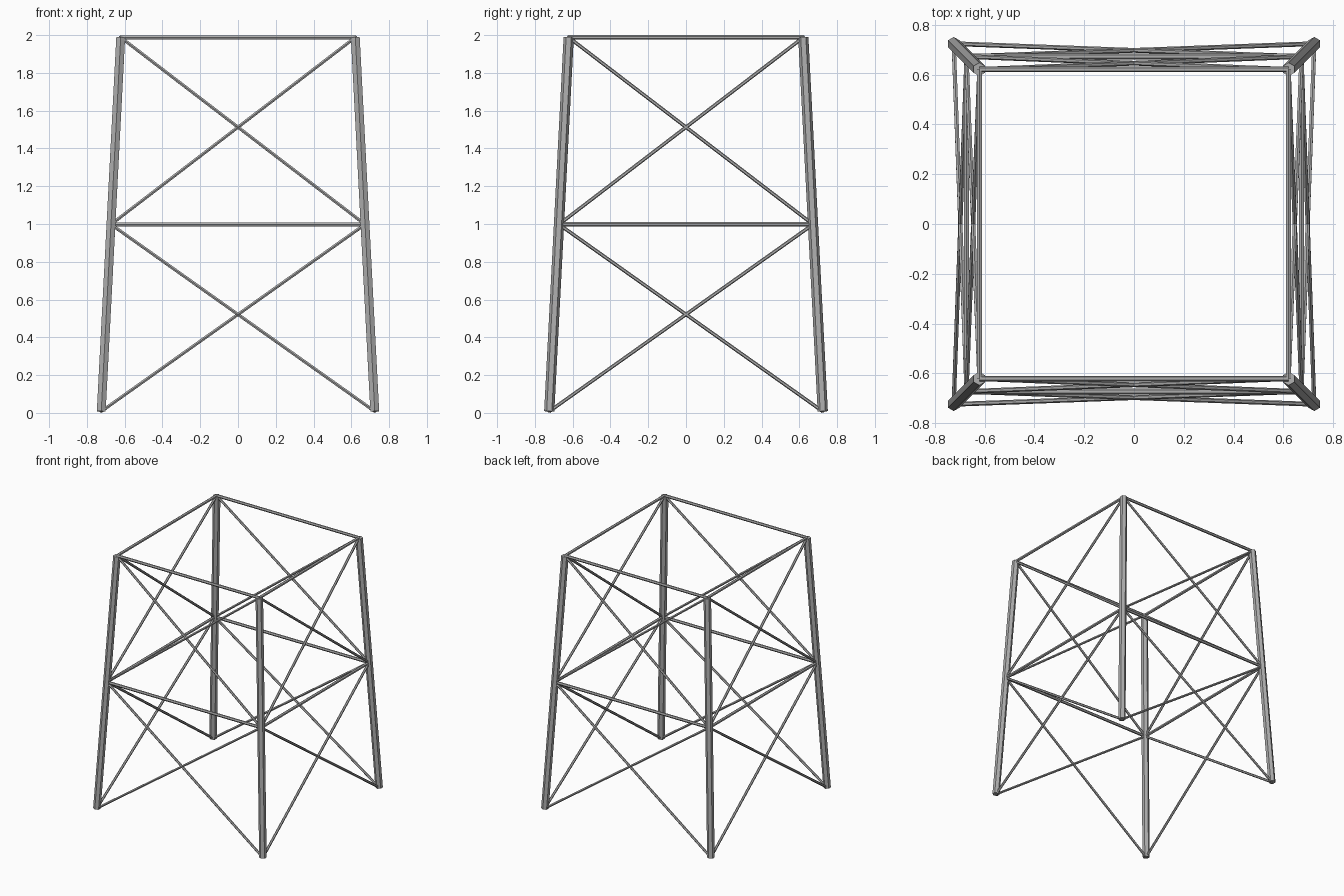
import bpy
from mathutils import Vector

cube = bpy.data.objects.get("Cube")
if cube:
    bpy.data.objects.remove(cube, do_unlink=True)

steel = bpy.data.materials.new("grey_steel")
steel.use_nodes = True
GREY = (0.42, 0.42, 0.42, 1)
steel.diffuse_color = GREY
steel.node_tree.nodes["Principled BSDF"].inputs["Base Color"].default_value = GREY

Z_LOW, Z_MID, Z_TOP = 0.008, 0.998, 1.988
HALF_LOW, HALF_TOP = 0.724, 0.621
LEG_R, RAIL_R, BRACE_R = 0.027, 0.0115, 0.0095
CORNERS = [("front_right", -1, -1), ("front_left", 1, -1),
           ("back_left", 1, 1), ("back_right", -1, 1)]
SIDES = ["front", "left", "back", "right"]


def node(corner, z):
    """Point on the axis of a tapering leg at height z."""
    half = HALF_LOW + (HALF_TOP - HALF_LOW) * (z - Z_LOW) / (Z_TOP - Z_LOW)
    _, sx, sy = CORNERS[corner % 4]
    return Vector((sx * half, sy * half, z))


def strut(name, start, end, radius):
    """Six-sided bar between two points."""
    axis = end - start
    bpy.ops.mesh.primitive_cylinder_add(vertices=6, radius=radius, depth=axis.length,
                                        location=(start + end) / 2)
    bar = bpy.context.object
    bar.name = name
    bar.rotation_mode = "QUATERNION"
    bar.rotation_quaternion = Vector((0, 0, 1)).rotation_difference(axis)
    bar.data.materials.append(steel)


for i, (corner, _, _) in enumerate(CORNERS):
    # Corner leg
    strut(corner + "_leg", node(i, Z_LOW), node(i, Z_TOP), LEG_R)
    side = SIDES[i]
    for level, low, high in (("lower", Z_LOW, Z_MID), ("upper", Z_MID, Z_TOP)):
        # Horizontal rail above each bay
        strut(f"{side}_{level}_rail", node(i, high), node(i + 1, high), RAIL_R)
        # Crossed diagonal braces
        strut(f"{side}_{level}_brace_a", node(i, low), node(i + 1, high), BRACE_R)
        strut(f"{side}_{level}_brace_b", node(i + 1, low), node(i, high), BRACE_R)
